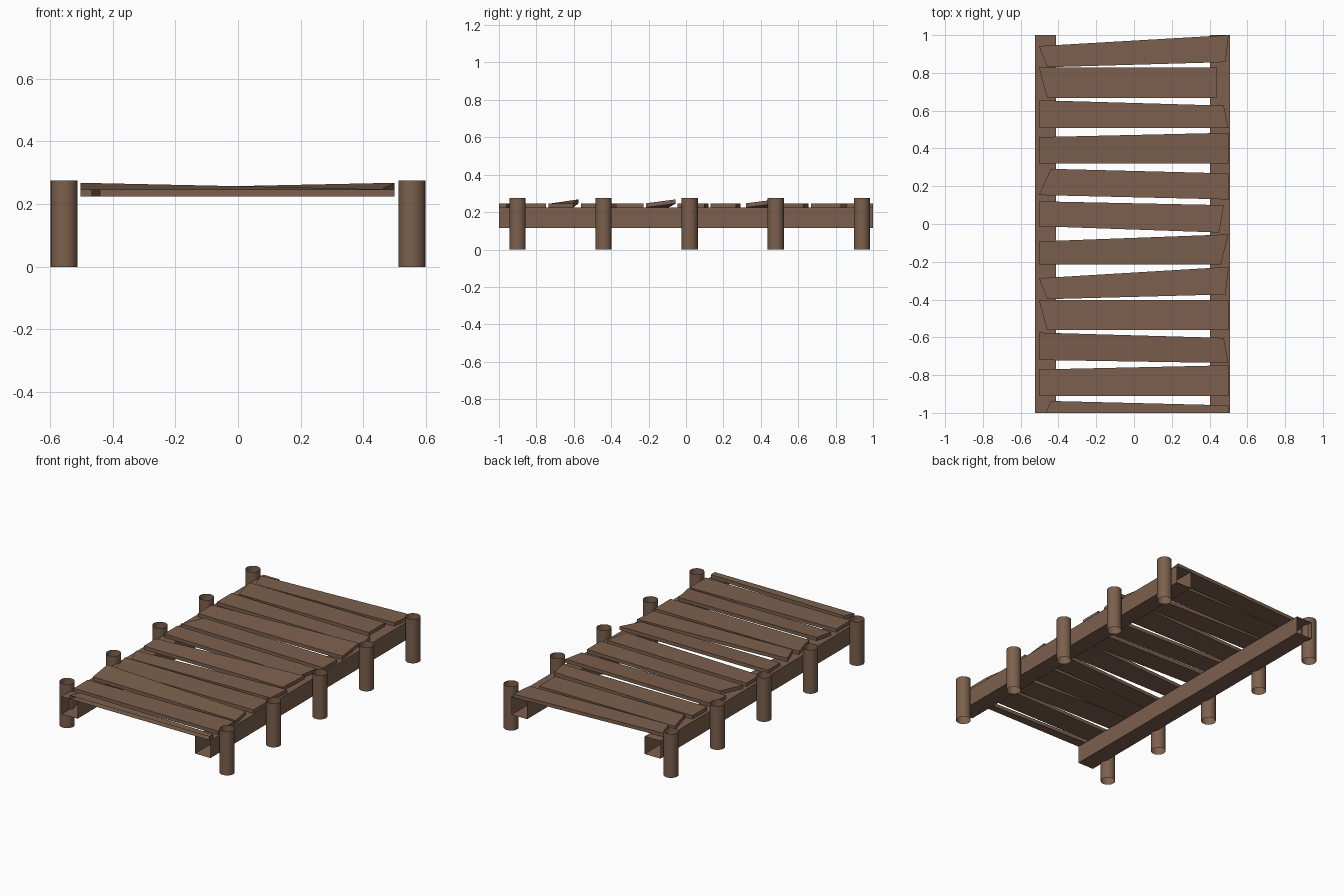
import bpy, bmesh, math

if "Cube" in bpy.data.objects:
    bpy.data.objects.remove(bpy.data.objects["Cube"])

wood = bpy.data.materials.new("weathered brown wood")
wood.diffuse_color = (0.202, 0.117, 0.074, 1)
wood.use_nodes = True
wood.node_tree.nodes["Principled BSDF"].inputs["Base Color"].default_value = wood.diffuse_color


def finish(name, bm):
    bmesh.ops.recalc_face_normals(bm, faces=bm.faces[:])
    me = bpy.data.meshes.new(name)
    bm.to_mesh(me)
    bm.free()
    me.materials.append(wood)
    ob = bpy.data.objects.new(name, me)
    bpy.context.scene.collection.objects.link(ob)
    return ob


def prism(name, bottom, top, skip=(), caps=True):
    """Join two matching corner loops; skip lists side faces left open."""
    bm = bmesh.new()
    a = [bm.verts.new(p) for p in bottom]
    b = [bm.verts.new(p) for p in top]
    n = len(a)
    for i in range(n):
        if i not in skip:
            j = (i + 1) % n
            bm.faces.new((a[i], a[j], b[j], b[i]))
    if caps:
        bm.faces.new(a[::-1])
        bm.faces.new(b)
    return finish(name, bm)


# Posts: open tubes along both sides
for side, label in ((-1, "left"), (1, "right")):
    for k in range(5):
        bm = bmesh.new()
        bmesh.ops.create_cone(bm, cap_ends=False, segments=24, radius1=0.043,
                              radius2=0.043, depth=0.275)
        bmesh.ops.translate(bm, verts=bm.verts[:],
                            vec=(side * 0.555, -0.90 + 0.46 * k, 0.1375))
        post = finish(f"{label}_post_{k + 1}", bm)
        for p in post.data.polygons:
            p.use_smooth = True

# Beams: box sections open at both ends
for label, x0, x1 in (("left", -0.523, -0.413), ("right", 0.402, 0.509)):
    section = [(x0, 0.115), (x1, 0.115), (x1, 0.225), (x0, 0.225)]
    prism(label + "_beam", [(x, -1, z) for x, z in section],
          [(x, 1, z) for x, z in section], caps=False)

# Planks: corners front-left, front-right, back-right, back-left, raised corner
planks = [
    ((-0.46, 0.83), (0.485, 0.857), (0.50, 1.0), (-0.503, 0.942), None),
    ((-0.46, 0.667), (0.44, 0.667), (0.44, 0.828), (-0.503, 0.828), None),
    ((-0.503, 0.508), (0.50, 0.508), (0.475, 0.627), (-0.503, 0.655), None),
    ((-0.503, 0.32), (0.50, 0.32), (0.50, 0.483), (-0.503, 0.46), 2),
    ((-0.503, 0.153), (0.50, 0.13), (0.50, 0.268), (-0.44, 0.292), None),
    ((-0.503, -0.012), (0.45, -0.045), (0.475, 0.10), (-0.503, 0.12), None),
    ((-0.503, -0.215), (0.46, -0.215), (0.50, -0.055), (-0.503, -0.092), 2),
    ((-0.46, -0.398), (0.485, -0.373), (0.50, -0.227), (-0.503, -0.287), None),
    ((-0.46, -0.562), (0.50, -0.562), (0.50, -0.402), (-0.503, -0.402), None),
    ((-0.503, -0.72), (0.50, -0.736), (0.475, -0.603), (-0.503, -0.575), 3),
    ((-0.503, -0.91), (0.50, -0.91), (0.50, -0.748), (-0.503, -0.77), None),
    ((-0.467, -1.0), (0.50, -1.0), (0.50, -0.96), (-0.44, -0.937), None),
]
for i, (*corners, up) in enumerate(planks):
    lift = [0.021 if c == up else 0 for c in range(4)]
    low = [(x, y, 0.225 + h) for (x, y), h in zip(corners, lift)]
    high = [(x, y, 0.247 + h) for (x, y), h in zip(corners, lift)]
    # the front plank is sawn through and left open
    prism(f"plank_{i + 1}", low, high, skip=(0,) if i == 11 else ())
